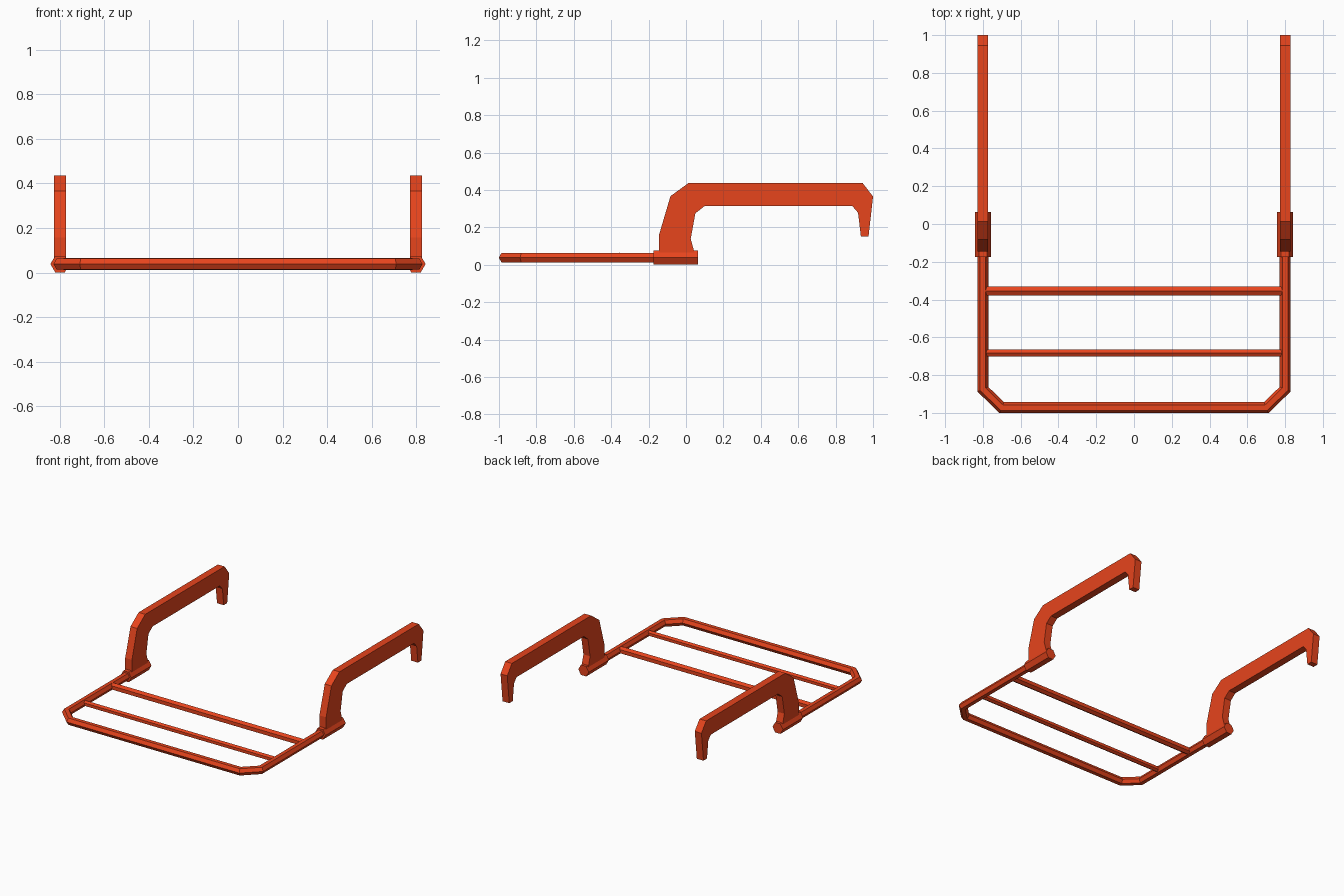
import bpy
import bmesh
from math import cos, sin, pi
from mathutils import Vector

cube = bpy.data.objects.get("Cube")
if cube:
    bpy.data.objects.remove(cube, do_unlink=True)

orange = bpy.data.materials.new("bright red orange")
orange.use_nodes = True
colour = (0.8, 0.058, 0.012, 1)
orange.diffuse_color = colour
orange.node_tree.nodes["Principled BSDF"].inputs["Base Color"].default_value = colour

RAIL_X = 0.8
RAIL_Z = 0.038


def finish(name, bm):
    bmesh.ops.recalc_face_normals(bm, faces=bm.faces[:])
    mesh = bpy.data.meshes.new(name)
    bm.to_mesh(mesh)
    bm.free()
    mesh.materials.append(orange)
    obj = bpy.data.objects.new(name, mesh)
    bpy.context.collection.objects.link(obj)
    return obj


def hex_tube(name, path, radius, turn=0.0):
    """Sweep a hexagon along a level path with mitred corners."""
    bm = bmesh.new()
    pts = [Vector((x, y, RAIL_Z)) for x, y in path]
    rings = []
    for i, p in enumerate(pts):
        before = (p - pts[i - 1]).normalized() if i else None
        after = (pts[i + 1] - p).normalized() if i + 1 < len(pts) else None
        before, after = before or after, after or before
        along = (before + after).normalized()
        side = Vector((along.y, -along.x, 0)) / along.dot(after)
        rings.append([bm.verts.new(p + side * radius * cos(k * pi / 3 + turn)
                                   + Vector((0, 0, radius * sin(k * pi / 3 + turn))))
                      for k in range(6)])
    for a, b in zip(rings, rings[1:]):
        for k in range(6):
            n = (k + 1) % 6
            bm.faces.new((a[k], a[n], b[n], b[k]))
    bm.faces.new(rings[0])
    bm.faces.new(rings[-1])
    return finish(name, bm)


def side_plate(name, profile, x, width):
    """Extrude a (y, z) outline across x."""
    bm = bmesh.new()
    face = bm.faces.new([bm.verts.new((x - width / 2, y, z)) for y, z in profile])
    new = bmesh.ops.extrude_face_region(bm, geom=[face])["geom"]
    bmesh.ops.translate(bm, vec=(width, 0, 0),
                        verts=[v for v in new if isinstance(v, bmesh.types.BMVert)])
    return finish(name, bm)


# U-shaped frame with chamfered front corners
half = [(RAIL_X, -0.1), (RAIL_X, -0.875), (0.7, -0.972)]
hex_tube("frame_rail", half + [(-x, y) for x, y in reversed(half)], 0.029)

# Crossbars, ridge upward, ending inside the side rails
for name, y, radius in (("rear_crossbar", -0.354, 0.027), ("front_crossbar", -0.683, 0.021)):
    hex_tube(name, [(-0.785, y), (0.785, y)], radius, pi / 6)

# Hooked arms and the collars that hold them on the rail
hook = [(-0.145, 0.05), (-0.145, 0.157), (-0.083, 0.367), (0.012, 0.436),
        (0.945, 0.436), (1.0, 0.365), (0.976, 0.152), (0.935, 0.152),
        (0.92, 0.278), (0.89, 0.313), (0.098, 0.313), (0.05, 0.275),
        (0.025, 0.138), (0.05, 0.05)]
for side, sign in (("left", 1), ("right", -1)):
    x = sign * RAIL_X
    side_plate(side + "_hook_arm", hook, x, 0.055)
    hex_tube(side + "_collar", [(x, -0.175), (x, 0.063)], 0.043)
